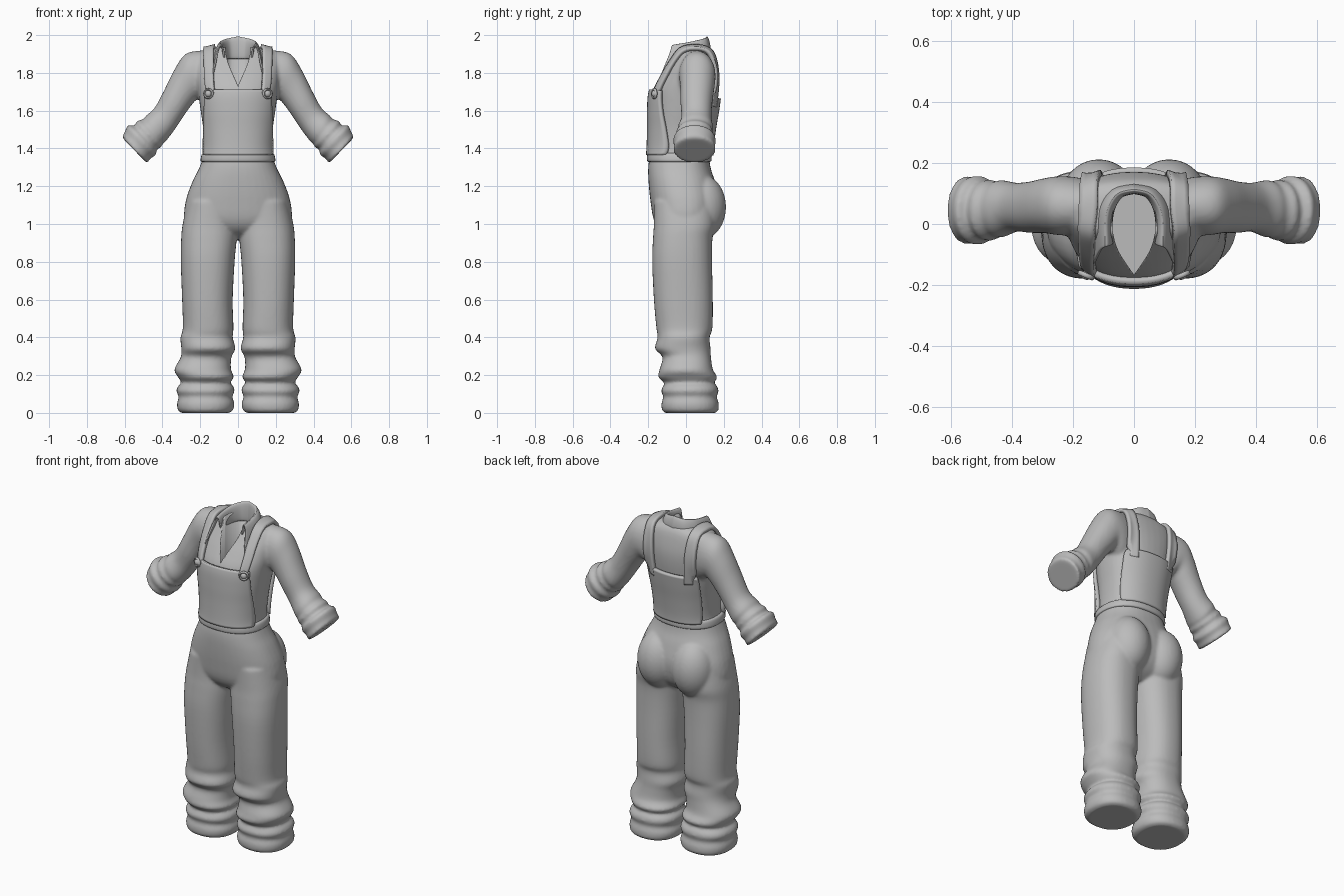
import bpy, bmesh, math
from mathutils import Vector, Matrix

if "Cube" in bpy.data.objects:
    bpy.data.objects.remove(bpy.data.objects["Cube"], do_unlink=True)

GREY = (0.5, 0.5, 0.5, 1)
cloth = bpy.data.materials.new("grey_cloth")
cloth.diffuse_color = GREY
cloth.use_nodes = True
cloth.node_tree.nodes["Principled BSDF"].inputs["Base Color"].default_value = GREY


def spline(rows, steps=4):
    """Smooth curve through rows of numbers."""
    pts = [Vector(r) for r in rows]
    out = []
    for i in range(len(pts) - 1):
        a, b, c, d = (pts[max(0, min(len(pts) - 1, i + k))] for k in (-1, 0, 1, 2))
        for s in range(steps):
            t = s / steps
            out.append(b + (c - a) * (t / 2) + (a * 2 - b * 5 + c * 4 - d) * (t * t / 2)
                       + (b * 3 - a - c * 3 + d) * (t ** 3 / 2))
    return out + [pts[-1]]


def oval(centre, u, v, power=2.3, sides=40):
    """Rounded section spanned by two half axes."""
    ring = []
    for k in range(sides):
        a = 2 * math.pi * k / sides
        c, s = math.cos(a), math.sin(a)
        ring.append(centre + u * math.copysign(abs(c) ** (2 / power), c)
                    + v * math.copysign(abs(s) ** (2 / power), s))
    return ring


def level(z, x0, x1, y0, y1, **kw):
    return oval(Vector(((x0 + x1) / 2, (y0 + y1) / 2, z)),
                Vector(((x1 - x0) / 2, 0, 0)), Vector((0, (y1 - y0) / 2, 0)), **kw)


def loft(bm, rings, closed=True):
    vs = [[bm.verts.new(p) for p in r] for r in rings]
    n = len(vs[0])
    for a, b in zip(vs, vs[1:]):
        for k in range(n if closed else n - 1):
            j = (k + 1) % n
            bm.faces.new((a[k], a[j], b[j], b[k]))
    if closed:
        bm.faces.new(vs[0])
        bm.faces.new(vs[-1])


def finish(name, bm):
    bmesh.ops.recalc_face_normals(bm, faces=bm.faces)
    mesh = bpy.data.meshes.new(name)
    bm.to_mesh(mesh)
    bm.free()
    mesh.materials.append(cloth)
    ob = bpy.data.objects.new(name, mesh)
    bpy.context.collection.objects.link(ob)
    bpy.ops.object.select_all(action="DESELECT")
    ob.select_set(True)
    bpy.context.view_layer.objects.active = ob
    bpy.ops.object.shade_smooth_by_angle(angle=math.radians(50))
    return ob


def modify(ob, kind, **settings):
    m = ob.modifiers.new(kind.title(), kind)
    for key, value in settings.items():
        setattr(m, key, value)
    return m


# Torso and hips: height, half width, front, back
torso = [(0.92, .07, -.06, .06), (0.96, .2, -.13, .12), (1.02, .28, -.17, .16),
         (1.12, .277, -.188, .175), (1.22, .243, -.198, .155), (1.3, .204, -.2, .13),
         (1.38, .179, -.19, .124), (1.5, .184, -.186, .138), (1.6, .198, -.186, .155),
         (1.7, .212, -.178, .168), (1.78, .225, -.137, .17), (1.85, .23, -.09, .16),
         (1.905, .2, -.055, .145), (1.935, .11, -.045, .125)]
# Trouser leg: height, inner, outer, front, back
leg = [(1.12, .01, .265, -.17, .15), (1.0, .005, .293, -.17, .155), (.92, .007, .301, -.175, .14),
       (.8, .018, .303, -.179, .138), (.6, .028, .296, -.17, .142), (.45, .024, .292, -.157, .14),
       (.4, .028, .305, -.15, .125), (.34, .014, .3, -.164, .13), (.295, .035, .303, -.124, .132),
       (.23, .037, .337, -.14, .142), (.19, .022, .318, -.146, .165), (.16, .042, .3, -.116, .15),
       (.14, .024, .318, -.122, .165), (.115, .018, .326, -.132, .172), (.085, .03, .314, -.12, .163),
       (.05, .019, .323, -.13, .173), (.015, .026, .318, -.127, .172), (0, .045, .3, -.11, .155)]
# Sleeve: upper edge x z, lower edge x z, middle y, half depth
sleeve = [(.1, 1.915, .12, 1.62, .055, .08), (.2, 1.918, .18, 1.64, .058, .095),
          (.28, 1.898, .215, 1.66, .06, .096), (.335, 1.82, .245, 1.63, .06, .09),
          (.39, 1.71, .285, 1.575, .055, .084), (.44, 1.617, .335, 1.5, .055, .08),
          (.485, 1.575, .385, 1.435, .05, .094), (.505, 1.553, .398, 1.428, .047, .09),
          (.535, 1.545, .408, 1.405, .045, .1), (.548, 1.52, .428, 1.398, .045, .096),
          (.582, 1.523, .436, 1.364, .045, .113), (.6, 1.485, .46, 1.35, .045, .107),
          (.612, 1.462, .48, 1.325, .045, .112), (.6, 1.443, .493, 1.333, .045, .09)]

bm = bmesh.new()
loft(bm, [level(z, -w, w, f, b) for z, w, f, b in spline(torso)])
for side in (1, -1):
    loft(bm, [level(z, side * a, side * b, f, k) for z, a, b, f, k in spline(leg)])
    rings = []
    for ux, uz, lx, lz, y, depth in spline(sleeve):
        up, low = Vector((side * ux, y, uz)), Vector((side * lx, y, lz))
        rings.append(oval((up + low) / 2, (up - low) / 2, Vector((0, depth, 0)), power=2.1))
    loft(bm, rings)
    # Rounded seat
    bmesh.ops.create_uvsphere(bm, u_segments=32, v_segments=20, radius=1,
                              matrix=Matrix.Translation((side * .115, .085, 1.09))
                              @ Matrix.Diagonal((.125, .127, .17, 1)))
body = finish("shirt_and_trousers", bm)
modify(body, "REMESH", mode="VOXEL", voxel_size=.009, use_smooth_shade=True)
modify(body, "SMOOTH", factor=.5, iterations=5)

# Neck opening, pointed at the front so that it cuts a V in the chest
half = spline([(0, .105), (.045, .093), (.068, .04), (.07, -.02), (.05, -.09), (0, -.166)])
outline = half + [Vector((-p.x, p.y)) for p in half[-2:0:-1]]
bm = bmesh.new()
loft(bm, [[Vector((p.x, p.y, z)) for p in outline] for z in (1.5, 2.2)])
cutter = finish("neck_cutter", bm)
cutter.hide_render = True
cutter.display_type = "WIRE"
modify(body, "BOOLEAN", operation="DIFFERENCE", solver="EXACT", object=cutter)
cutter.hide_set(True)

# Folded collar, dropping into pointed lapels
path = spline([(0, .12), (.06, .106), (.097, .06), (.11, 0), (.108, -.08)], 5)
rows = []
for i, p in enumerate(path):
    f = i / (len(path) - 1)
    rows.append([Vector((p.x * .66, p.y * .85, 1.87)),
                 Vector((p.x * .74, p.y * .88, 1.985 - .05 * f)),
                 Vector((p.x * .86, p.y * .94, 1.996 - .045 * f)),
                 Vector((p.x * 1.02, p.y * 1.02, 1.96 - .05 * f ** 2)),
                 Vector((p.x * (1.12 + .12 * f ** 4), p.y * 1.06 - .06 * f ** 5, 1.915 - .145 * f ** 4))])
bm = bmesh.new()
loft(bm, rows, closed=False)
collar = finish("collar", bm)
modify(collar, "MIRROR", use_clip=True)
modify(collar, "SOLIDIFY", thickness=.012, offset=0)
modify(collar, "SUBSURF", levels=2, render_levels=2)


def panel(name, y, width_low, width_top, low, top):
    """Cloth panel projected on to the body from the front or back."""
    bm = bmesh.new()
    rows = []
    for j in range(25):
        t = j / 24
        w = width_low + (width_top - width_low) * t
        rows.append([Vector((w * (k / 12 - 1), y, low + (top - low) * t)) for k in range(25)])
    loft(bm, rows, closed=False)
    ob = finish(name, bm)
    modify(ob, "SHRINKWRAP", target=body, wrap_method="PROJECT", wrap_mode="ABOVE_SURFACE",
           use_project_y=True, use_positive_direction=y < 0, use_negative_direction=y > 0, offset=.01)
    modify(ob, "SMOOTH", iterations=3)
    modify(ob, "SOLIDIFY", thickness=.022, offset=0)
    return ob


panel("front_bib", -.6, .172, .168, 1.36, 1.71)
panel("back_panel", .6, .15, .165, 1.36, 1.67)

# Shoulder straps: x, y, z from the bib over the shoulder to the back panel
strap_path = [(.158, -.18, 1.69), (.16, -.13, 1.78), (.16, -.09, 1.86), (.158, -.03, 1.92),
              (.15, .05, 1.94), (.145, .13, 1.9), (.14, .17, 1.8), (.135, .17, 1.7), (.13, .16, 1.62)]
bm = bmesh.new()
loft(bm, [[p + Vector((.03 * k, 0, 0)) for k in (-1, -.5, 0, .5, 1)] for p in spline(strap_path, 5)],
     closed=False)
straps = finish("straps", bm)
modify(straps, "MIRROR", use_mirror_merge=False)
modify(straps, "SHRINKWRAP", target=body, wrap_method="NEAREST_SURFACEPOINT",
       wrap_mode="ABOVE_SURFACE", offset=.011)
modify(straps, "SOLIDIFY", thickness=.02, offset=0)

# Waistband
bm = bmesh.new()
loft(bm, [level(z, -w, w, f, b) for z, w, f, b in
          spline([(1.328, .188, -.196, .124), (1.336, .198, -.206, .135),
                  (1.368, .192, -.205, .134), (1.376, .18, -.192, .124)])])
finish("waistband", bm)

# Strap buttons with wire loops
for side, label in ((1, "left"), (-1, "right")):
    spot = Matrix.Translation((side * .157, -.168, 1.69)) @ Matrix.Rotation(side * .4, 4, "Z")
    bm = bmesh.new()
    bmesh.ops.create_uvsphere(bm, u_segments=20, v_segments=12, radius=1,
                              matrix=spot @ Matrix.Diagonal((.018, .014, .018, 1)))
    finish(label + "_button", bm)
    bm = bmesh.new()
    loops = []
    for k in range(25):
        a = 2 * math.pi * k / 24
        out = Vector((math.cos(a), 0, math.sin(a)))
        loops.append([spot @ p for p in oval(out * .023, out * .006, Vector((0, .008, 0)), 2, 8)])
    loft(bm, loops)
    finish(label + "_loop", bm)
